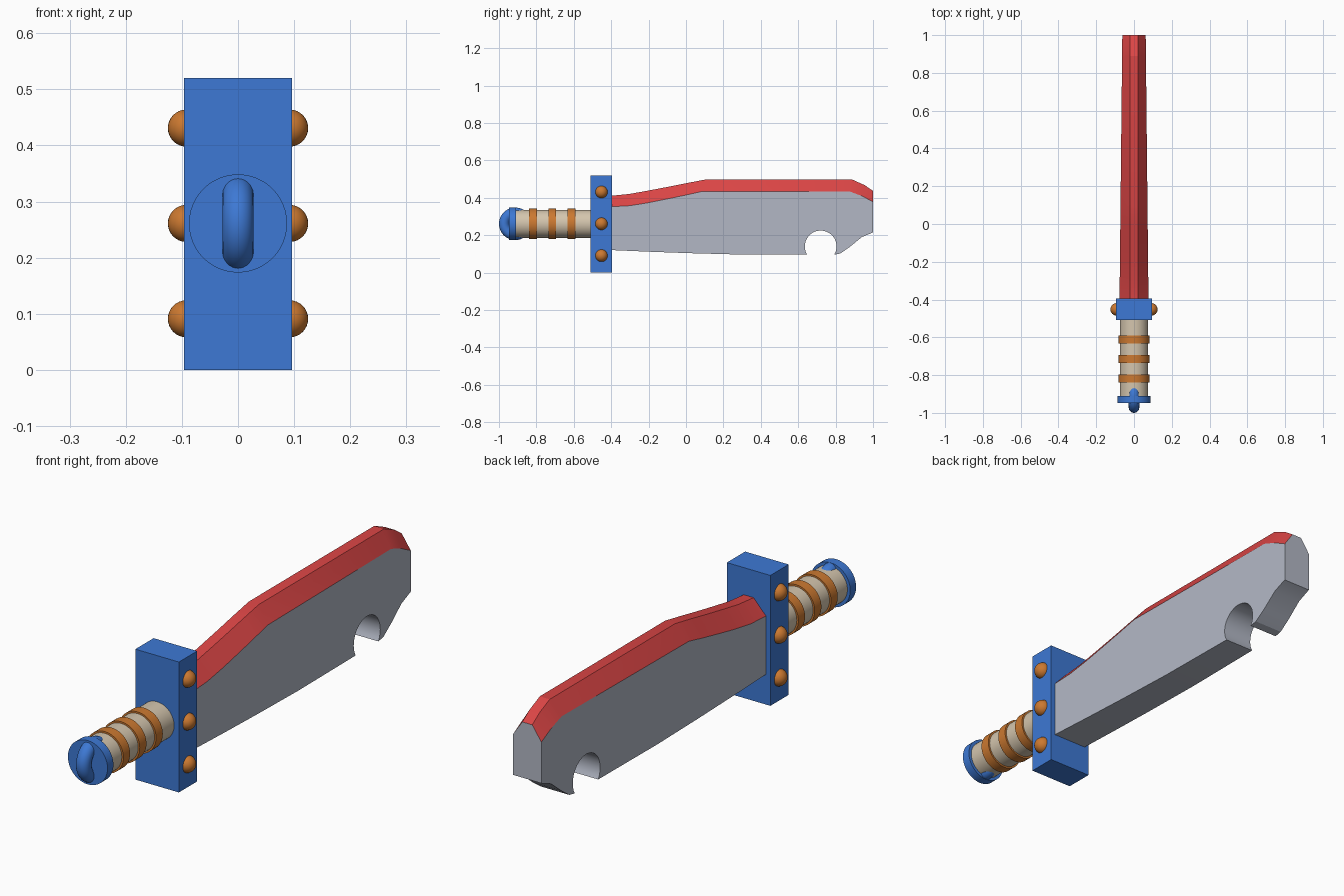
import bpy, bmesh, math

if "Cube" in bpy.data.objects:
    bpy.data.objects.remove(bpy.data.objects["Cube"])

def mat(name, r, g, b):
    m = bpy.data.materials.new(name)
    m.diffuse_color = (r, g, b, 1)
    m.use_nodes = True
    m.node_tree.nodes["Principled BSDF"].inputs["Base Color"].default_value = m.diffuse_color
    return m

BLUE = mat("blue", 0.047, 0.19, 0.66)
RED = mat("red", 0.71, 0.06, 0.06)
STEEL = mat("steel grey", 0.45, 0.48, 0.56)
ORANGE = mat("orange", 0.60, 0.19, 0.03)
TAN = mat("tan", 0.66, 0.56, 0.42)
ZC = 0.261  # height of the handle axis

def finish(name, material, smooth=True):
    o = bpy.context.object
    o.name = name
    o.data.materials.append(material)
    if smooth:
        bpy.ops.object.shade_smooth_by_angle(angle=math.radians(30))
    return o

def rod(name, r, y0, y1, material):
    bpy.ops.mesh.primitive_cylinder_add(vertices=48, radius=r, depth=y1 - y0,
        location=(0, (y0 + y1) / 2, ZC), rotation=(math.pi / 2, 0, 0))
    return finish(name, material)

# guard block
bpy.ops.mesh.primitive_cube_add(size=1, location=(0, -0.452, 0.26))
bpy.context.object.scale = (0.192, 0.115, 0.52)
finish("guard", BLUE, False)

# domed rivets on both sides of the guard
for side in (-1, 1):
    for i in range(3):
        bpy.ops.mesh.primitive_uv_sphere_add(segments=32, ring_count=16, radius=0.033,
            location=(side * 0.092, -0.452, 0.091 + 0.17 * i))
        finish("rivet", ORANGE)

# grip with bands and end cap
rod("grip", 0.075, -0.93, -0.48, TAN)
for y in (-0.612, -0.715, -0.818):
    rod("grip_band", 0.082, y - 0.021, y + 0.021, ORANGE)
rod("pommel_cap", 0.0875, -0.947, -0.91, BLUE)

# ring set through the pommel
bpy.ops.mesh.primitive_torus_add(major_radius=0.059, minor_radius=0.028,
    major_segments=48, minor_segments=20,
    location=(0, -0.913, ZC), rotation=(0, math.pi / 2, 0))
finish("pommel_ring", BLUE)

# blade: (y, z) of the top ridge and of the colour line below it
ridge = [(-0.43, 0.411), (-0.39, 0.412), (-0.3, 0.421), (-0.2, 0.439), (-0.1, 0.458),
         (0, 0.478), (0.1, 0.497), (0.89, 0.497), (0.955, 0.468), (1.0, 0.437)]
shoulder = [(-0.43, 0.351), (-0.39, 0.353), (-0.3, 0.358), (-0.2, 0.374), (-0.1, 0.394),
            (0, 0.415), (0.085, 0.434), (0.875, 0.434), (0.94, 0.41), (1.0, 0.379)]
# tip and lower edge with the round notch
lower = [(1.0, 0.215), (0.94, 0.19), (0.875, 0.137), (0.825, 0.102)]
for i in range(25):
    a = math.radians(-31 + 242 * i / 24)
    lower.append((0.72 + 0.085 * math.cos(a), 0.14 + 0.085 * math.sin(a)))
lower += [(0.28, 0.097), (0.02, 0.104), (-0.2, 0.112), (-0.43, 0.122)]

def half_width(y):
    return 0.0725 - 0.0105 * y + 0.003 * (y < -2)

bm = bmesh.new()
def row(points, side, width=None):
    return [bm.verts.new((side * (width or half_width(y)), y, z)) for y, z in points]
top = [row(ridge, s, 0.022) for s in (1, -1)]
sh = [row(shoulder, s) for s in (1, -1)]
low = [row(lower, s) for s in (1, -1)]

def strip(a, b, index):
    for i in range(len(a) - 1):
        bm.faces.new((a[i], a[i + 1], b[i + 1], b[i])).material_index = index

for s in (0, 1):
    bm.faces.new(sh[s] + low[s])   # flat cheek
    strip(top[s], sh[s], 1)        # red slope
strip(top[0], top[1], 1)           # red spine
strip(low[0], low[1], 0)           # lower edge and notch
for e, l in ((-1, 0), (0, -1)):    # tip and root ends
    bm.faces.new((top[0][e], sh[0][e], low[0][l], low[1][l], sh[1][e], top[1][e]))
bmesh.ops.recalc_face_normals(bm, faces=bm.faces)
me = bpy.data.meshes.new("blade")
bm.to_mesh(me)
bm.free()
blade = bpy.data.objects.new("blade", me)
bpy.context.collection.objects.link(blade)
bpy.ops.object.select_all(action='DESELECT')
blade.select_set(True)
bpy.context.view_layer.objects.active = blade
me.materials.append(STEEL)
me.materials.append(RED)
bpy.ops.object.shade_smooth_by_angle(angle=math.radians(20))
